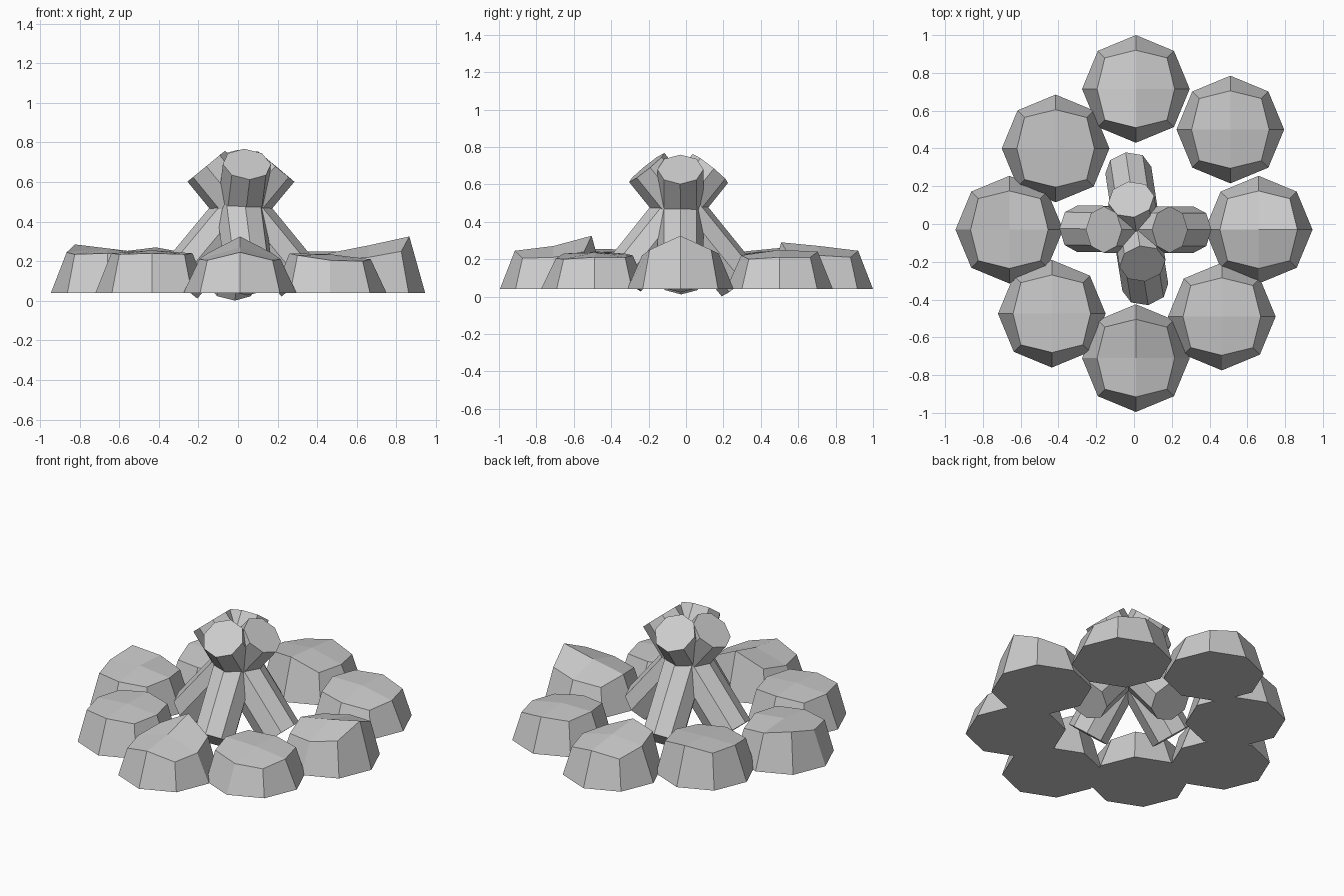
import bpy
from math import cos, sin, pi
from mathutils import Vector

if "Cube" in bpy.data.objects:
    bpy.data.objects.remove(bpy.data.objects["Cube"])

R, BASE = 0.285, 0.04


def make_object(name, verts, faces):
    mesh = bpy.data.meshes.new(name)
    mesh.from_pydata([tuple(v) for v in verts], [], faces)
    mesh.update()
    bpy.context.collection.objects.link(bpy.data.objects.new(name, mesh))


def make_stone(name, x, y, center, rim):
    # Octagonal foot, rounded-square rim, four quads meeting at the top centre
    verts = [(x + R * cos(k * pi / 4), y + R * sin(k * pi / 4), BASE) for k in range(8)]
    for k in range(8):
        r = R * (0.816 if k % 2 else 0.72)
        verts.append((x + r * cos(k * pi / 4), y + r * sin(k * pi / 4), rim[k]))
    verts.append((x, y, center))
    faces = [tuple(reversed(range(8)))]
    for k in range(8):
        n = (k + 1) % 8
        faces.append((k, n, 8 + n, 8 + k))
    for k in (1, 3, 5, 7):
        faces.append((16, 8 + k - 1, 8 + k, 8 + (k + 1) % 8))
    make_object(name, verts, faces)


def make_log(name, bottom, top, r=0.123):
    # Straight eight-sided log with ends cut square to its axis
    a, b = Vector(bottom), Vector(top)
    d = (b - a).normalized()
    u = d.cross(Vector((0, 0, 1))).normalized()
    v = u.cross(d)
    ring = [u * (r * cos(k * pi / 4)) + v * (r * sin(k * pi / 4)) for k in range(8)]
    verts = [a + p for p in ring] + [b + p for p in ring]
    faces = [(k, 8 + k, 8 + (k + 1) % 8, (k + 1) % 8) for k in range(8)]
    faces += [tuple(range(8)), tuple(reversed(range(8, 16)))]
    # outward winding
    faces = [tuple(reversed(f)) for f in faces]
    make_object(name, verts, faces)


# Ring of stones: centre x, y, centre height, rim heights E NE N NW W SW S SE
stones = {
    "stone_north": (0.01, 0.715, 0.27, (.22, .21, .245, .22, .25, .27, .29, .22)),
    "stone_north_east": (0.51, 0.50, 0.25, (.21, .21, .24, .24, .25, .23, .22, .20)),
    "stone_east": (0.66, -0.03, 0.28, (.325, .25, .23, .21, .24, .21, .22, .25)),
    "stone_south_east": (0.465, -0.49, 0.235, (.21, .21, .22, .23, .24, .23, .205, .20)),
    "stone_south": (0.01, -0.71, 0.27, (.21, .24, .325, .24, .21, .205, .245, .205)),
    "stone_south_west": (-0.435, -0.475, 0.255, (.24, .235, .25, .235, .24, .235, .24, .235)),
    "stone_west": (-0.66, -0.03, 0.265, (.24, .22, .25, .285, .245, .235, .24, .235)),
    "stone_north_west": (-0.415, 0.40, 0.25, (.24, .24, .27, .25, .25, .22, .23, .22)),
}
for name, (x, y, c, rim) in stones.items():
    make_stone(name, x, y, c, rim)

# Four logs crossing in the middle
make_log("log_west", (-0.30, -0.025, 0.09), (0.19, -0.03, 0.68))
make_log("log_east", (0.315, -0.03, 0.10), (-0.16, -0.03, 0.68))
make_log("log_north", (-0.03, 0.285, 0.079), (0.045, -0.21, 0.69))
make_log("log_south", (0.06, -0.335, 0.105), (-0.015, 0.13, 0.685))
